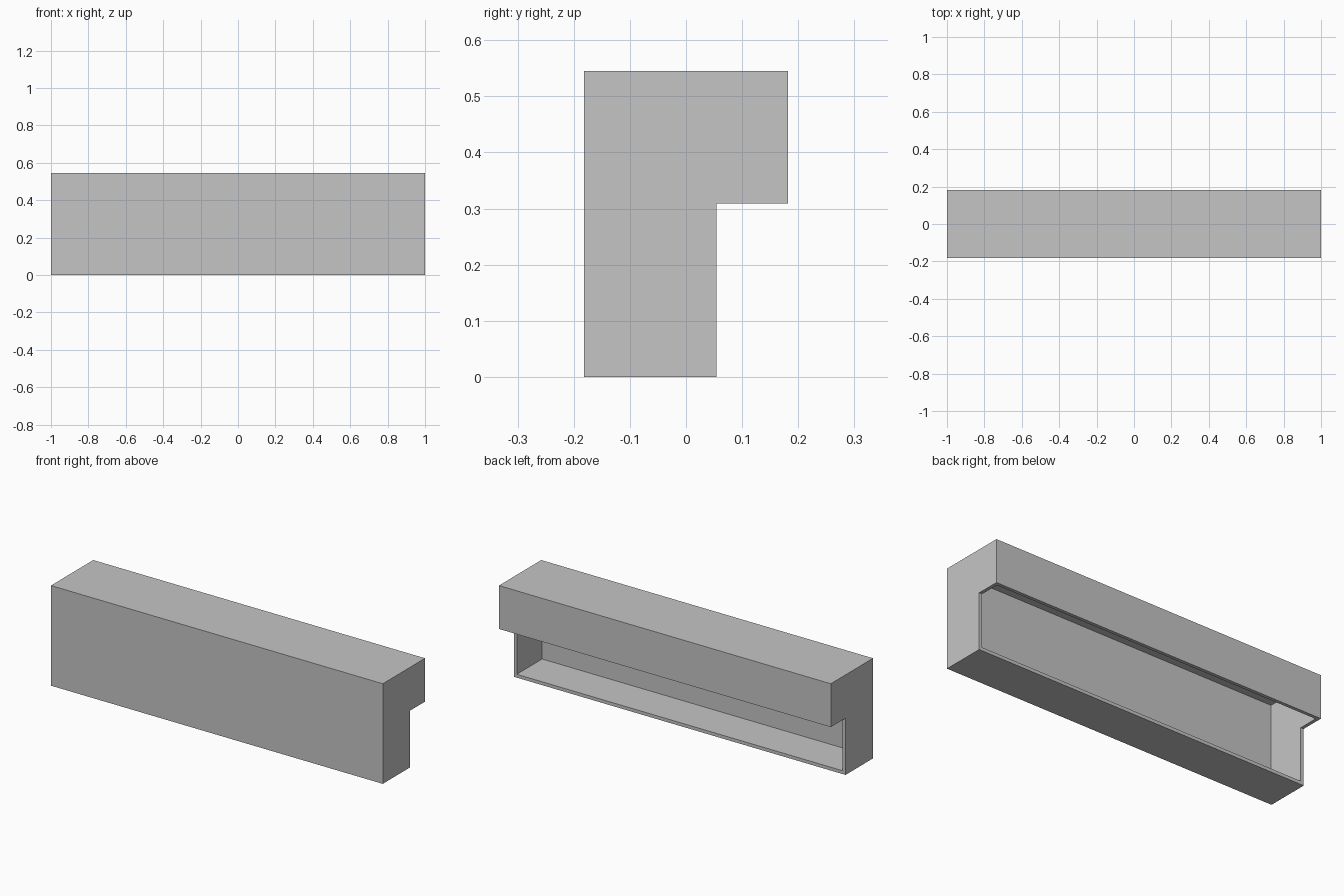
import bpy, bmesh

cube = bpy.data.objects.get("Cube")
if cube:
    bpy.data.objects.remove(cube, do_unlink=True)

UNIT = 2 / 110                      # wall thickness
HALF_X = 1.0
FRONT, STEP, BACK = -10 * UNIT, 3 * UNIT, 10 * UNIT
LEDGE, TOP = 17 * UNIT, 30 * UNIT

# Single plain grey
grey = bpy.data.materials.new("plain_grey")
grey.use_nodes = True
colour = (0.56, 0.56, 0.56, 1)
grey.diffuse_color = colour
grey.node_tree.nodes["Principled BSDF"].inputs["Base Color"].default_value = colour

# Stepped side profile (y, z), extruded along x
profile = [(FRONT, 0), (STEP, 0), (STEP, LEDGE), (BACK, LEDGE), (BACK, TOP), (FRONT, TOP)]
bm = bmesh.new()
end = bm.faces.new([bm.verts.new((-HALF_X, y, z)) for y, z in profile])
extruded = bmesh.ops.extrude_face_region(bm, geom=[end], use_keep_orig=True)
moved = [v for v in extruded["geom"] if isinstance(v, bmesh.types.BMVert)]
bmesh.ops.translate(bm, verts=moved, vec=(2 * HALF_X, 0, 0))
bmesh.ops.recalc_face_normals(bm, faces=bm.faces)


# Open the lower back and the underside of the overhang
def is_opening(face):
    c = face.calc_center_median()
    lower_back = face.normal.y > 0.9 and c.z < LEDGE
    underside = face.normal.z < -0.9 and c.z > LEDGE / 2
    return lower_back or underside


bmesh.ops.delete(bm, geom=[f for f in bm.faces if is_opening(f)], context="FACES")
mesh = bpy.data.meshes.new("hollow_housing")
bm.to_mesh(mesh)
bm.free()
mesh.materials.append(grey)
housing = bpy.data.objects.new("hollow_housing", mesh)
bpy.context.collection.objects.link(housing)

# Thin walls growing inward
shell = housing.modifiers.new("wall_thickness", "SOLIDIFY")
shell.thickness = UNIT
shell.offset = -1
shell.use_even_offset = True
shell.use_quality_normals = True
